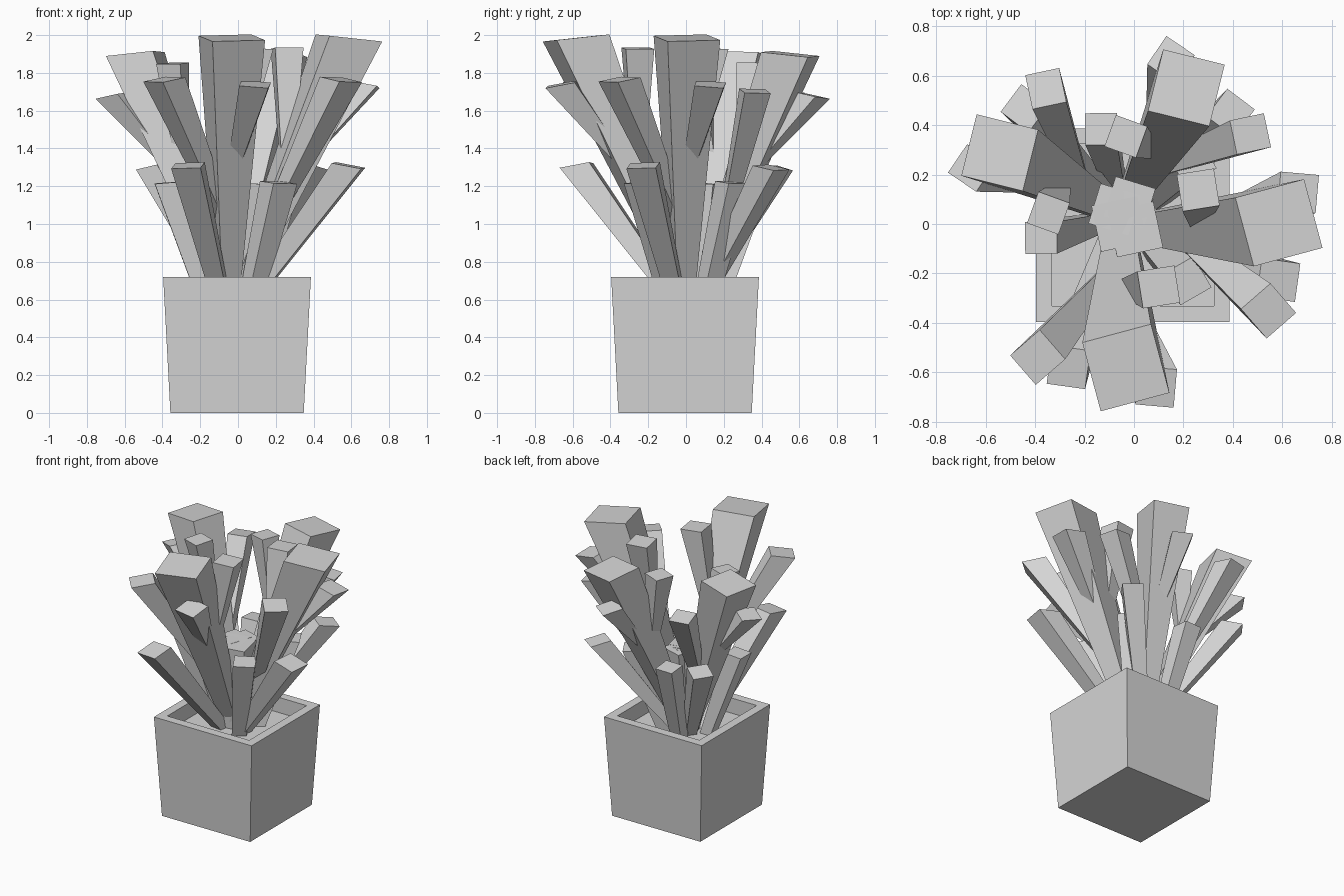
import bpy, bmesh, math
from mathutils import Matrix, Vector

old = bpy.data.objects.get("Cube")
if old:
    bpy.data.objects.remove(old)

grey = bpy.data.materials.new("plain grey")
grey.use_nodes = True
GREY = (0.67, 0.67, 0.67, 1)
grey.diffuse_color = GREY
grey.node_tree.nodes["Principled BSDF"].inputs["Base Color"].default_value = GREY


def finish(bm, name):
    bmesh.ops.recalc_face_normals(bm, faces=bm.faces)
    mesh = bpy.data.meshes.new(name)
    bm.to_mesh(mesh)
    bm.free()
    mesh.materials.append(grey)
    obj = bpy.data.objects.new(name, mesh)
    bpy.context.collection.objects.link(obj)
    return obj


# Tapered square pot with a thick rim and a sunken floor
def make_pot(bottom=0.353, top=0.391, height=0.72, rim=0.063, depth=0.11):
    bm = bmesh.new()
    bmesh.ops.create_cube(bm, size=2)
    for v in bm.verts:
        half = top if v.co.z > 0 else bottom
        v.co = (v.co.x * half, v.co.y * half, height if v.co.z > 0 else 0)
    lid = max(bm.faces, key=lambda f: f.calc_center_median().z)
    bmesh.ops.inset_region(bm, faces=[lid], thickness=rim, use_even_offset=True)
    hole = bmesh.ops.extrude_discrete_faces(bm, faces=[lid])["faces"][0]
    bmesh.ops.translate(bm, verts=hole.verts, vec=(0, 0, -depth))
    finish(bm, "pot").location = (-0.005, -0.005, 0)


# Square stalk widening from a thin foot to a top that tips outward
def add_stalk(bm, foot, tip, width, yaw, thin):
    foot, tip = Vector(foot), Vector(tip)
    lean = (tip - foot) / (tip.z - foot.z)
    turn = Matrix.Rotation(math.radians(yaw), 3, 'Z')
    for v in bmesh.ops.create_cube(bm, size=1)["verts"]:
        is_top = v.co.z > 0
        side = turn @ Vector((v.co.x, v.co.y, 0)) * (width if is_top else thin)
        if is_top:
            side.z = -0.25 * (side.x * lean.x + side.y * lean.y)
        v.co = (tip if is_top else foot) + side


FOOT = Vector((-0.05, 0.05, 0.52))
MAIN = Vector((-0.033, -0.582, 1.985))
LOW_FORK = FOOT.lerp(MAIN, 0.3)
HIGH_FORK = FOOT.lerp(MAIN, 0.48)

# foot, tip, width, yaw, foot width
STALKS = [
    (FOOT, MAIN, 0.288, 15, 0.08),
    (HIGH_FORK, (0.09, -0.66, 1.74), 0.155, -5, 0.05),
    (LOW_FORK, (-0.39, -0.54, 1.765), 0.158, 41, 0.06),
    ((-0.07, 0.0, 0.52), (-0.265, -0.58, 1.31), 0.157, -8, 0.08),
    (HIGH_FORK, (0.1, -0.255, 1.93), 0.152, 9, 0.05),
    ((0.05, -0.06, 0.52), (0.215, -0.23, 1.22), 0.145, 30, 0.09),
    (FOOT, (-0.06, 0, 1.215), 0.19, 12, 0.1),
]

# The same bunch stands four times: turn, scale, shift
BUNCHES = {
    "front_stalks": (0, 1, (0, 0, 0)),
    "left_stalks": (90, 1, (0.005, 0.038, 0)),
    "back_stalks": (151, 0.89, (-0.065, 0.113, 0.133)),
    "right_stalks": (241, 0.89, (-0.105, 0.012, 0.133)),
}

make_pot()
for name, (turn, scale, shift) in BUNCHES.items():
    bm = bmesh.new()
    for stalk in STALKS:
        add_stalk(bm, *stalk)
    place = (Matrix.Translation(shift) @ Matrix.Rotation(math.radians(turn), 4, 'Z')
             @ Matrix.Scale(scale, 4))
    bm.transform(place)
    finish(bm, name)
